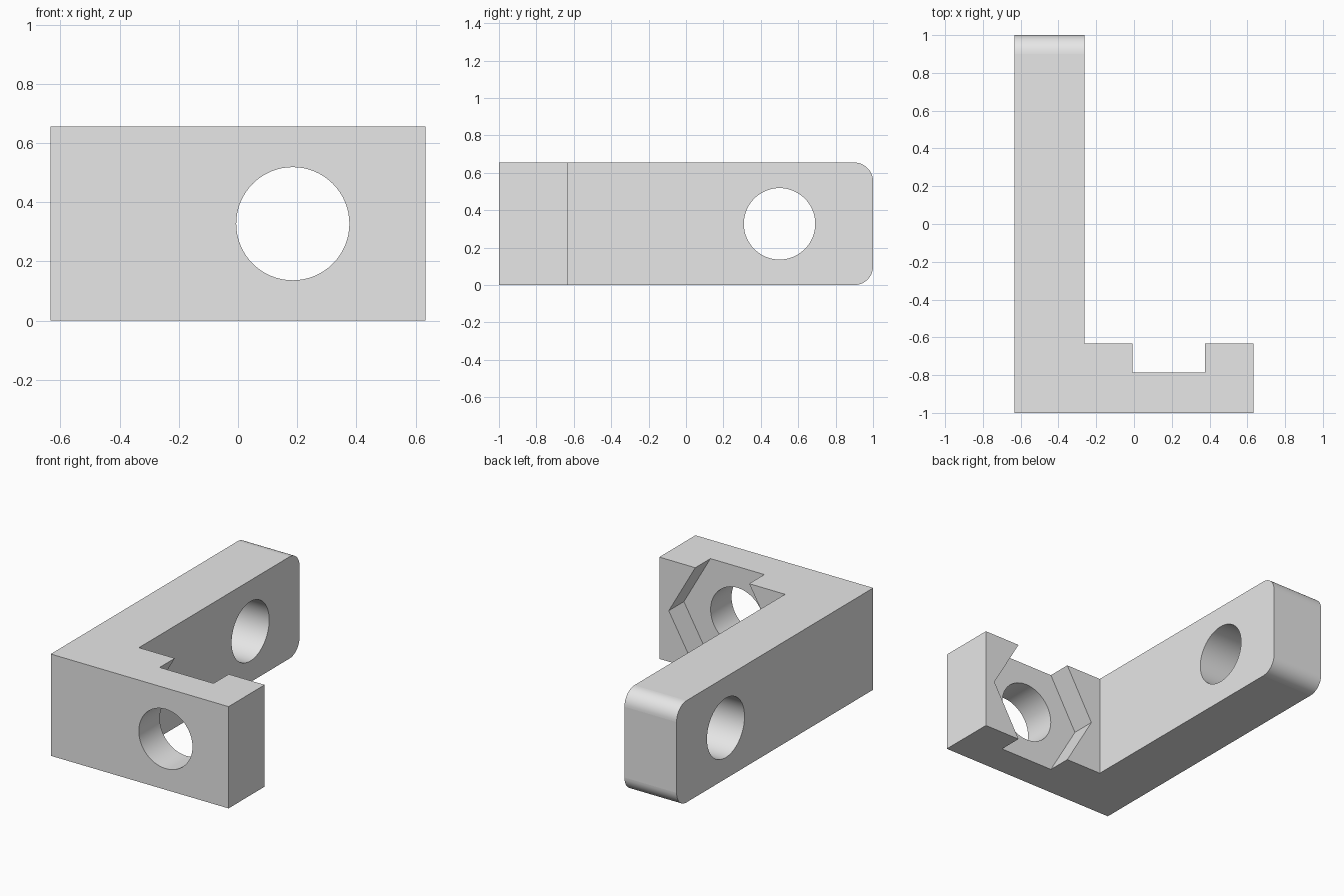
import bpy
import bmesh
from math import radians, pi
from mathutils import Matrix

cube = bpy.data.objects.get("Cube")
if cube:
    bpy.data.objects.remove(cube, do_unlink=True)

HEIGHT = 0.655
MID = HEIGHT / 2
BOLT_X = 0.185     # bolt hole position on the front flange
ARM_HOLE_Y = 0.5   # hole position on the long arm
HOLE_R = 0.191

grey = bpy.data.materials.new("plain grey")
grey.use_nodes = True
grey.diffuse_color = (0.8, 0.8, 0.8, 1)
grey.node_tree.nodes["Principled BSDF"].inputs["Base Color"].default_value = (0.8, 0.8, 0.8, 1)


def add_object(name, bm):
    bmesh.ops.recalc_face_normals(bm, faces=bm.faces)
    mesh = bpy.data.meshes.new(name)
    bm.to_mesh(mesh)
    bm.free()
    mesh.materials.append(grey)
    obj = bpy.data.objects.new(name, mesh)
    bpy.context.collection.objects.link(obj)
    return obj


def prism_cutter(name, sides, radius, depth, location, axis):
    """Prism along the given axis, used only for cutting."""
    bm = bmesh.new()
    bmesh.ops.create_cone(bm, cap_ends=True, segments=sides, radius1=radius,
                          radius2=radius, depth=depth)
    turn = Matrix.Rotation(pi / 2, 4, axis)
    bmesh.ops.transform(bm, matrix=Matrix.Translation(location) @ turn, verts=bm.verts)
    if sides == 6:
        # Corners point sideways, flats face up and down
        if max(v.co.z for v in bm.verts) - location[2] > radius * 0.95:
            bmesh.ops.rotate(bm, verts=bm.verts, cent=location,
                             matrix=Matrix.Rotation(pi / 6, 3, "Y"))
    obj = add_object(name, bm)
    obj.hide_render = True
    return obj


# L-shaped bracket body
bm = bmesh.new()
outline = [(-0.633, -1), (0.633, -1), (0.633, -0.633),
           (-0.262, -0.633), (-0.262, 1), (-0.633, 1)]
base = bm.faces.new([bm.verts.new((x, y, 0)) for x, y in outline])
top = bmesh.ops.extrude_face_region(bm, geom=[base])
bmesh.ops.translate(bm, vec=(0, 0, HEIGHT),
                    verts=[g for g in top["geom"] if isinstance(g, bmesh.types.BMVert)])

# Rounded upper and lower edges at the end of the arm
end_edges = [e for e in bm.edges
             if all(v.co.y > 0.99 for v in e.verts)
             and abs(e.verts[0].co.z - e.verts[1].co.z) < 0.001]
bmesh.ops.bevel(bm, geom=end_edges, offset=0.1, offset_type="OFFSET",
                segments=12, profile=0.5, affect="EDGES")
bracket = add_object("corner_bracket", bm)

# Bolt hole, hexagonal nut pocket open at top and bottom, and arm hole
cutters = [
    prism_cutter("bolt_hole_cutter", 64, HOLE_R, 1, (BOLT_X, -0.9, MID), "X"),
    prism_cutter("nut_pocket_cutter", 6, 0.381, 0.3, (BOLT_X, -0.637, MID), "X"),
    prism_cutter("arm_hole_cutter", 64, HOLE_R, 1, (-0.45, ARM_HOLE_Y, MID), "Y"),
]

bpy.ops.object.select_all(action="DESELECT")
bpy.context.view_layer.objects.active = bracket
bracket.select_set(True)
for cutter in cutters:
    mod = bracket.modifiers.new(cutter.name, "BOOLEAN")
    mod.operation = "DIFFERENCE"
    mod.solver = "EXACT"
    mod.object = cutter
    bpy.ops.object.modifier_apply(modifier=mod.name)
for cutter in cutters:
    bpy.data.objects.remove(cutter, do_unlink=True)

# Smooth the holes and rounded edges, keep the broad faces flat
bpy.ops.object.shade_smooth_by_angle(angle=radians(30))
for face in bracket.data.polygons:
    if face.area > 0.02:
        face.use_smooth = False
